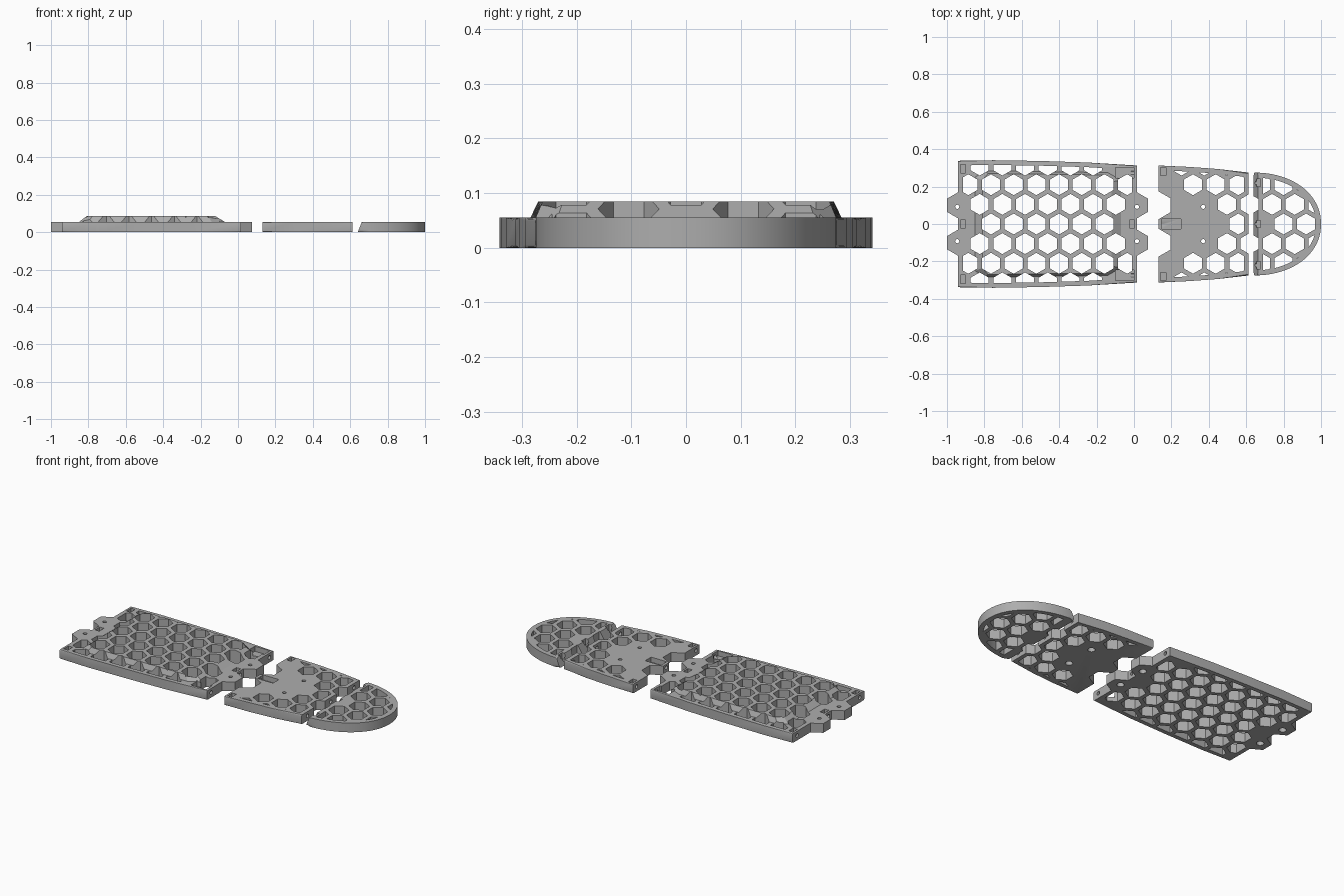
import bpy, bmesh, math
from mathutils import Vector, Matrix

cube = bpy.data.objects.get("Cube")
if cube:
    bpy.data.objects.remove(cube)

grey = bpy.data.materials.new("plain_grey")
grey.use_nodes = True
grey.diffuse_color = (0.42, 0.42, 0.42, 1)
grey.node_tree.nodes["Principled BSDF"].inputs["Base Color"].default_value = (0.42, 0.42, 0.42, 1)

H = 0.055        # plate thickness
PITCH = 0.1213   # honeycomb column spacing
ROW = 0.105      # honeycomb row spacing
CELL = 0.056     # hole radius


def new_object(name, bm):
    bmesh.ops.recalc_face_normals(bm, faces=bm.faces)
    mesh = bpy.data.meshes.new(name)
    bm.to_mesh(mesh)
    bm.free()
    mesh.materials.append(grey)
    ob = bpy.data.objects.new(name, mesh)
    bpy.context.collection.objects.link(ob)
    return ob


def prism(bm, low, z0, z1, high=None):
    """Closed solid between two matching outlines."""
    a = [bm.verts.new((x, y, z0)) for x, y in low]
    b = [bm.verts.new((x, y, z1)) for x, y in (high or low)]
    bm.faces.new(a[::-1])
    bm.faces.new(b)
    n = len(a)
    for i in range(n):
        j = (i + 1) % n
        bm.faces.new((a[i], a[j], b[j], b[i]))


def hexagon(x, y, r):
    return [(x + r * math.cos(math.radians(30 + 60 * k)),
             y + r * math.sin(math.radians(30 + 60 * k))) for k in range(6)]


def rect(x0, x1, y0, y1):
    return [(x0, y0), (x1, y0), (x1, y1), (x0, y1)]


def clip(poly, outline, margin):
    """Trim a polygon to a convex counter-clockwise outline less a border."""
    for i, p in enumerate(outline):
        p, q = Vector(p), Vector(outline[(i + 1) % len(outline)])
        d = (q - p).normalized()
        normal = Vector((-d.y, d.x))
        side = [normal.dot(Vector(v) - p) - margin for v in poly]
        out = []
        for k in range(len(poly)):
            m = (k + 1) % len(poly)
            if side[k] >= 0:
                out.append(poly[k])
            if (side[k] >= 0) != (side[m] >= 0):
                t = side[k] / (side[k] - side[m])
                out.append(tuple(Vector(poly[k]).lerp(Vector(poly[m]), t)))
        poly = out
        if len(poly) < 3:
            return []
    return poly


def boolean(ob, bm, operation):
    """Apply a solid to an object, then discard the helper."""
    tool = new_object("helper", bm)
    tool.hide_render = True
    mod = ob.modifiers.new("cut", "BOOLEAN")
    mod.operation, mod.object, mod.solver, mod.use_self = operation, tool, "EXACT", True
    deps = bpy.context.evaluated_depsgraph_get()
    deps.update()
    result = bpy.data.meshes.new_from_object(ob.evaluated_get(deps))
    ob.modifiers.clear()
    ob.data = result
    bpy.data.objects.remove(tool)


def plate(name, outline, bevel, slant=0.0):
    """Plate with rounded long edges and an optional sloping left end."""
    left = min(x for x, y in outline)
    top = [(x + slant if x < left + 0.001 else x, y) for x, y in outline]
    bm = bmesh.new()
    prism(bm, outline, 0, H, top)
    edges = []
    for e in bm.edges:
        d = e.verts[0].co - e.verts[1].co
        if abs(d.z) < 1e-5 and abs(d.x) > 1e-4:
            edges.append(e)
    bmesh.ops.bevel(bm, geom=edges, offset=bevel, segments=3, profile=0.5, affect="EDGES")
    return new_object(name, bm)


def cut_cells(ob, cells, outline, margin=0.025):
    bm = bmesh.new()
    for x, y in cells:
        poly = clip(hexagon(x, y, CELL), outline, margin)
        if poly:
            prism(bm, poly, -0.1, 0.2)
    boolean(ob, bm, "DIFFERENCE")


def cut_prisms(ob, items):
    for poly, z0 in items:
        bm = bmesh.new()
        prism(bm, poly, z0, 0.2)
        boolean(ob, bm, "DIFFERENCE")


def drill(ob, x, y, z, radius, depth, axis="Z"):
    bm = bmesh.new()
    rot = Matrix.Rotation(math.pi / 2, 4, "Y") if axis == "X" else Matrix()
    bmesh.ops.create_cone(bm, cap_ends=True, segments=20, radius1=radius, radius2=radius,
                          depth=depth, matrix=Matrix.Translation((x, y, z)) @ rot)
    boolean(ob, bm, "DIFFERENCE")


def screw_hole(ob, x, y):
    drill(ob, x, y, H / 2, 0.011, 0.2)
    drill(ob, x, y, 0, 0.02, 0.05)


def joint_socket(ob, edge, y, inward):
    """Nut pocket open at the top, with a bolt hole through the end face."""
    xs = sorted((edge + inward * 0.012, edge + inward * 0.04))
    cut_prisms(ob, [(rect(*xs, y - 0.022, y + 0.022), 0.018)])
    drill(ob, edge, y, 0.03, 0.011, 0.06, "X")


def mirrored(half):
    """Close a left-to-right lower edge into a symmetric outline."""
    return [(x, -y) for x, y in half] + [(x, y) for x, y in half[::-1] if y > 0]


# Main plate with raised honeycomb deck and joining tabs
outline = mirrored([(-0.94, 0.338), (-0.75, 0.341), (-0.5, 0.337), (-0.25, 0.329), (0.015, 0.313)])
main = plate("main_plate", outline, 0.006)
bm = bmesh.new()
low = mirrored([(-0.85, 0.25), (-0.8, 0.285), (-0.14, 0.275), (-0.07, 0.235)])
high = mirrored([(-0.81, 0.235), (-0.78, 0.27), (-0.16, 0.262), (-0.12, 0.225)])
prism(bm, low, 0.03, H)
boolean(main, bm, "UNION")
bm = bmesh.new()
prism(bm, low, H - 0.0005, 0.085, high)
boolean(main, bm, "UNION")
for x in (-0.94, 0.015):
    for y in (-0.1, 0.1):
        bm = bmesh.new()
        prism(bm, hexagon(x, y, 0.07), 0, H)
        boolean(main, bm, "UNION")
cells = []
for row in range(-3, 4):
    odd = row % 2
    for i in range(8):
        if (odd and i == 0) or (row == 0 and i in (0, 7)) or (abs(row) == 3 and i == 7):
            continue
        cells.append((-0.9465 + PITCH * (i + (0 if odd else 0.5)), row * ROW))
cut_cells(main, cells, outline)
cut_prisms(main, [(rect(-0.1, 0.0, *ys), 0.025) for ys in ((0.245, 0.302), (-0.302, -0.245))])
for y in (-0.295, 0, 0.295):
    joint_socket(main, -0.94, y, 1)
    drill(main, 0.015, y * 0.93, 0.03, 0.011, 0.06, "X")
joint_socket(main, 0.015, 0, -1)
for x in (-0.945, 0.016):
    for y in (-0.092, 0.092):
        screw_hole(main, x, y)

# Middle plate with solid mounting area
outline = mirrored([(0.13, 0.313), (0.3, 0.305), (0.45, 0.294), (0.612, 0.275)])
middle = plate("middle_plate", outline, 0.006)
cells = [(0.558, 0)]
for s in (-1, 1):
    cells.append((0.497, s * ROW))
    for i in range(3):
        cells.append((0.558 - i * PITCH, s * 2 * ROW))
        cells.append((0.497 - i * PITCH, s * 3 * ROW))
cut_cells(middle, cells, outline)
notches = [(hexagon(0.618, s * ROW, CELL), -0.1) for s in (-1, 1)]
cut_prisms(middle, notches)
cut_prisms(middle, [(hexagon(0.13, s * 0.1, 0.075), -0.1) for s in (-1, 1)])
cut_prisms(middle, [(rect(0.147, 0.25, -0.028, 0.028), 0.025)])
for y in (-0.28, 0.28):
    joint_socket(middle, 0.13, y, 1)
drill(middle, 0.13, 0, 0.035, 0.011, 0.06, "X")
for y in (-0.22, 0, 0.22):
    drill(middle, 0.612, y, 0.03, 0.011, 0.05, "X")
for y in (-0.092, 0.092):
    screw_hole(middle, 0.37, y)

# Rounded end plate
arc = []
for k in range(21):
    t = math.pi / 2 * (1 - k / 20)
    arc.append((0.64 + 0.36 * math.cos(t) ** 0.95, 0.275 * math.sin(t) ** 0.95 if k < 20 else 0))
arc[0] = (0.64, 0.275)
outline = mirrored(arc)
end = plate("rounded_end_plate", outline, 0.014, slant=0.022)
cells = [(0.8, 0), (0.92, 0)]
for s in (-1, 1):
    cells += [(0.738 + i * PITCH, s * ROW) for i in range(3)]
    cells += [(0.678 + i * PITCH, s * 2 * ROW) for i in range(3)]
inner = clip(outline, rect(0.662, 1.1, -1, 1), 0)
cut_cells(end, cells, inner, 0.027)
cut_prisms(end, notches)
for y in (-0.22, 0, 0.22):
    cut_prisms(end, [(rect(0.655, 0.677, y - 0.02, y + 0.02), 0.018)])
    drill(end, 0.645, y, 0.03, 0.011, 0.05, "X")

# Smooth curved edges while keeping corners sharp
bpy.ops.object.select_all(action="DESELECT")
for ob in (main, middle, end):
    ob.select_set(True)
bpy.context.view_layer.objects.active = main
bpy.ops.object.shade_smooth_by_angle(angle=math.radians(30))
